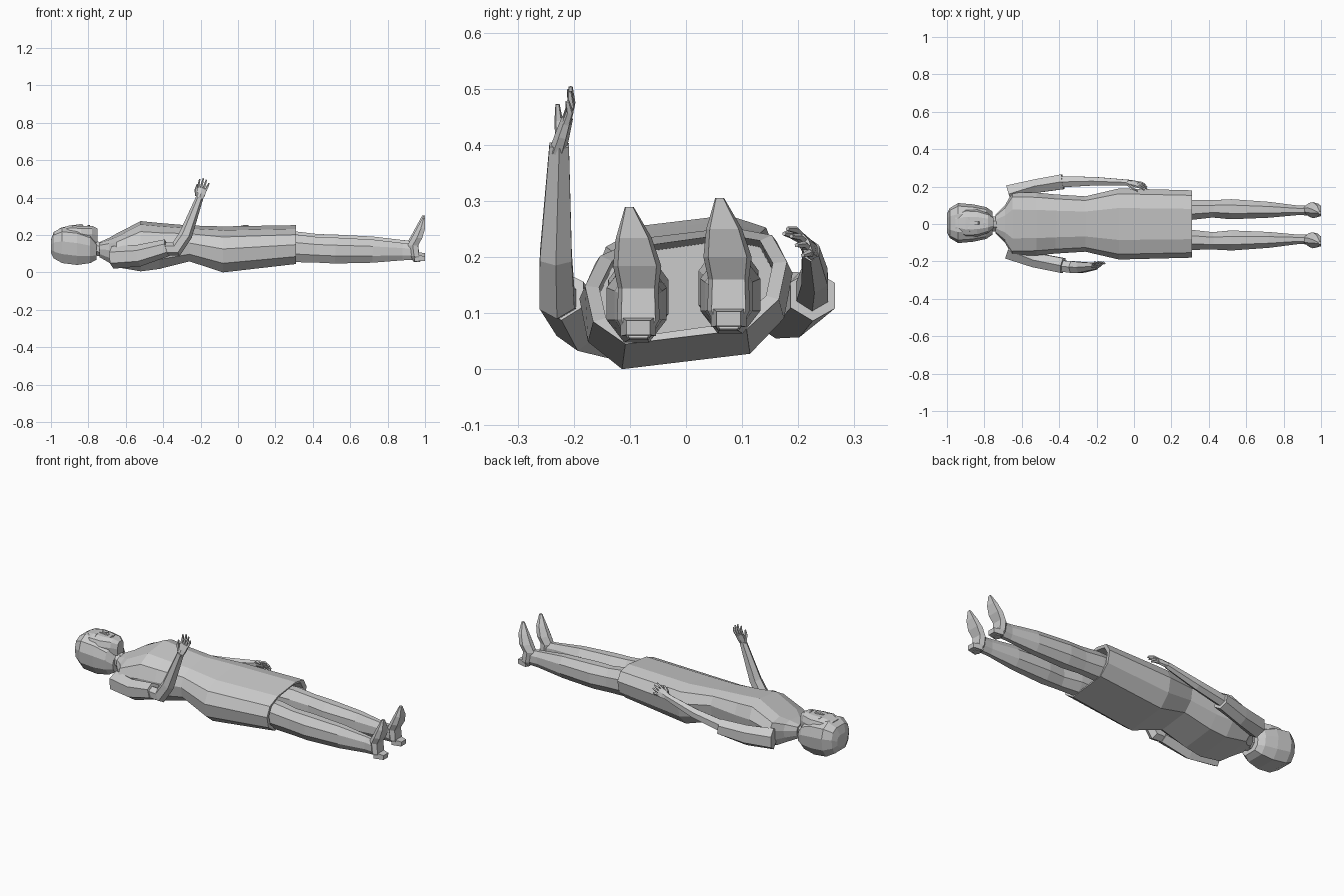
import bpy, bmesh, math
from mathutils import Vector

cube = bpy.data.objects.get("Cube")
if cube:
    bpy.data.objects.remove(cube)

grey = bpy.data.materials.new("plain grey")
grey.use_nodes = True
GREY = (0.6, 0.6, 0.6, 1)
grey.diffuse_color = GREY
grey.node_tree.nodes["Principled BSDF"].inputs["Base Color"].default_value = GREY


def loft(name, rings):
    """Skin a list of equal-sized point rings and cap both ends."""
    bm = bmesh.new()
    rows = [[bm.verts.new(p) for p in ring] for ring in rings]
    n = len(rows[0])
    for a, b in zip(rows, rows[1:]):
        for i in range(n):
            j = (i + 1) % n
            bm.faces.new((a[i], a[j], b[j], b[i]))
    bm.faces.new(rows[0])
    bm.faces.new(rows[-1])
    bmesh.ops.recalc_face_normals(bm, faces=bm.faces)
    mesh = bpy.data.meshes.new(name)
    bm.to_mesh(mesh)
    bm.free()
    mesh.materials.append(grey)
    obj = bpy.data.objects.new(name, mesh)
    bpy.context.collection.objects.link(obj)
    return obj


def tube(name, stations, side, sides=6):
    """Limb along (point, half width, half depth) stations; width runs along side."""
    pts = [Vector(s[0]) for s in stations]
    rings = []
    for i, (p, (_, a, b)) in enumerate(zip(pts, stations)):
        t = (pts[min(i + 1, len(pts) - 1)] - pts[max(i - 1, 0)]).normalized()
        w = Vector(side)
        w = (w - t * w.dot(t)).normalized()
        d = t.cross(w)
        rings.append([p + w * a * math.cos(k) + d * b * math.sin(k)
                      for k in [math.tau * (j + 0.5) / sides for j in range(sides)]])
    return loft(name, rings)


# Half outline of a body section, mirrored to a full ring
HALF = [(0.45, 0.98), (0.85, 0.74), (1.0, 0.2), (0.92, -0.5), (0.6, -1.0)]
BODY = HALF + [(-u, v) for u, v in reversed(HALF)]


def section(x, hw, zb, zt, roll=0.0, y=0.0, shrink=1.0):
    mid, hz = (zb + zt) / 2, (zt - zb) / 2
    return [(x, y + u * hw * shrink, mid + v * hz * shrink + roll * u * hw) for u, v in BODY]


# Dress: slightly rolled body, hollow below the hem
ROLL = 0.12
outer = [(-0.74, 0.05, 0.085, 0.16), (-0.69, 0.1, 0.06, 0.18), (-0.65, 0.17, 0.04, 0.2),
         (-0.52, 0.168, 0.018, 0.268), (-0.42, 0.158, 0.03, 0.258), (-0.26, 0.148, 0.07, 0.245),
         (-0.08, 0.19, 0.014, 0.238), (0.31, 0.18, 0.058, 0.245)]
rings = [section(*s, roll=ROLL) for s in outer]
rings += [section(0.305, 0.18, 0.058, 0.245, ROLL, shrink=0.86),
          section(0.0, 0.18, 0.04, 0.235, ROLL, shrink=0.86)]
loft("dress", rings)

# Neck
tube("neck", [((-0.8, 0, 0.135), 0.045, 0.045), ((-0.74, 0, 0.125), 0.042, 0.04),
              ((-0.68, 0, 0.115), 0.055, 0.045)], (0, 1, 0), 8)

# Hair and face
hair = [(-1.0, 0.05, 0.105, 0.175), (-0.985, 0.08, 0.075, 0.218), (-0.94, 0.107, 0.05, 0.243),
        (-0.86, 0.1, 0.04, 0.235), (-0.79, 0.085, 0.05, 0.205), (-0.757, 0.062, 0.068, 0.155)]
loft("hair", [section(*s, y=0.005) for s in hair])
face = [(-0.955, 0.05, 0.14, 0.238), (-0.9, 0.075, 0.14, 0.252), (-0.84, 0.073, 0.14, 0.25),
        (-0.78, 0.052, 0.14, 0.25), (-0.75, 0.028, 0.14, 0.235)]
loft("face", [section(*s, y=0.005) for s in face])
tube("nose", [((-0.88, 0.005, 0.25), 0.006, 0.004), ((-0.835, 0.005, 0.254), 0.013, 0.009),
              ((-0.828, 0.005, 0.248), 0.01, 0.004)], (0, 1, 0), 4)
tube("mouth", [((-0.802, -0.015, 0.249), 0.003, 0.003), ((-0.798, 0.005, 0.25), 0.008, 0.005),
               ((-0.802, 0.025, 0.249), 0.003, 0.003)], (1, 0, 0), 4)
for label, s in (("left", 1), ("right", -1)):
    tube(label + "_eye", [((-0.88, 0.005 + s * 0.018, 0.25), 0.003, 0.002),
                          ((-0.885, 0.005 + s * 0.032, 0.25), 0.008, 0.004),
                          ((-0.88, 0.005 + s * 0.046, 0.245), 0.003, 0.002)], (1, 0, 0), 4)

# Legs and heeled shoes
leg = [(0.02, 0.0, 0.14, 0.055, 0.07), (0.31, 0.0, 0.145, 0.058, 0.08),
       (0.42, 0.005, 0.137, 0.05, 0.074), (0.52, 0.003, 0.133, 0.058, 0.075),
       (0.72, 0.0, 0.13, 0.046, 0.067), (0.88, -0.003, 0.127, 0.027, 0.05),
       (0.945, -0.003, 0.125, 0.03, 0.045)]
# height, sole and instep x, half width, sideways drift
shoe = [(0.072, 0.94, 0.975, 0.02, 0), (0.105, 0.915, 0.968, 0.038, 0), (0.16, 0.905, 0.963, 0.036, 0),
        (0.2, 0.928, 0.985, 0.043, -0.002), (0.25, 0.955, 1.0, 0.032, -0.008),
        (0.305, 0.985, 1.0, 0.008, -0.016)]
for label, s, y, dz in (("left", 1, 0.076, 0), ("right", -1, -0.085, -0.016)):
    tube(label + "_leg", [((x, y + s * dy, z + dz), w, d) for x, dy, z, w, d in leg], (0, 1, 0), 8)
    loft(label + "_shoe", [[(x1, y + d - w * 0.8, z + dz), (x1, y + d + w * 0.8, z + dz),
                            ((x0 + x1) / 2, y + d + w, z + dz), (x0, y + d + w * 0.3, z + dz),
                            (x0, y + d - w * 0.3, z + dz), ((x0 + x1) / 2, y + d - w, z + dz)]
                           for z, x0, x1, w, d in shoe])
    tube(label + "_heel", [((0.945, y, 0.093 + dz), 0.045, 0.025),
                           ((1.0, y, 0.09 + dz), 0.03, 0.018)], (0, 1, 0), 4)


def hand(label, wrist, aim, across, thumb_side):
    """Palm, four fanned fingers and a thumb."""
    w, f, a = Vector(wrist), Vector(aim).normalized(), Vector(across)
    a = (a - f * a.dot(f)).normalized()
    curl = f.cross(a) * thumb_side
    tube(label + "_palm", [(w - f * 0.01, 0.018, 0.015), (w + f * 0.025, 0.027, 0.013),
                           (w + f * 0.058, 0.029, 0.01)], a)
    for i, length in enumerate((0.05, 0.06, 0.056, 0.042)):
        k = (1.5 - i) * thumb_side
        base = w + f * 0.052 + a * k * 0.013
        mid = base + f * length * 0.55 + a * k * 0.003
        tip = base + f * length + a * k * 0.005 + curl * 0.01
        tube(f"{label}_finger_{i + 1}", [(base, 0.0075, 0.008), (mid, 0.0065, 0.007),
                                         (tip, 0.004, 0.004)], a, 5)
    base = w + f * 0.01 + a * thumb_side * 0.018
    tube(label + "_thumb", [(base, 0.01, 0.01),
                            (base + f * 0.03 + a * thumb_side * 0.012 + curl * 0.012, 0.008, 0.008),
                            (base + f * 0.058 + a * thumb_side * 0.014 + curl * 0.022, 0.004, 0.004)], a, 5)


# Left arm resting at the hip
tube("left_sleeve", [((-0.67, 0.16, 0.115), 0.055, 0.06), ((-0.53, 0.202, 0.115), 0.042, 0.058),
                     ((-0.38, 0.226, 0.132), 0.046, 0.046)], (0, 1, 0))
tube("left_forearm", [((-0.42, 0.224, 0.132), 0.034, 0.036), ((-0.22, 0.229, 0.165), 0.027, 0.03),
                      ((-0.03, 0.222, 0.212), 0.017, 0.02)], (0, 1, 0))
hand("left", (-0.035, 0.222, 0.213), (1, -0.2, 0.2), (0, -0.5, 0.85), 1)

# Right arm bent upward at the elbow
tube("right_sleeve", [((-0.67, -0.14, 0.08), 0.055, 0.06), ((-0.53, -0.193, 0.09), 0.045, 0.058),
                      ((-0.38, -0.222, 0.132), 0.046, 0.046)], (0, 1, 0))
tube("right_forearm", [((-0.42, -0.222, 0.125), 0.034, 0.034), ((-0.33, -0.23, 0.125), 0.036, 0.04),
                       ((-0.28, -0.232, 0.2), 0.033, 0.036), ((-0.205, -0.226, 0.4), 0.02, 0.02)],
     (0, 1, 0))
hand("right", (-0.206, -0.227, 0.395), (0.27, 0.28, 0.95), (1, 0, -0.2), -1)
